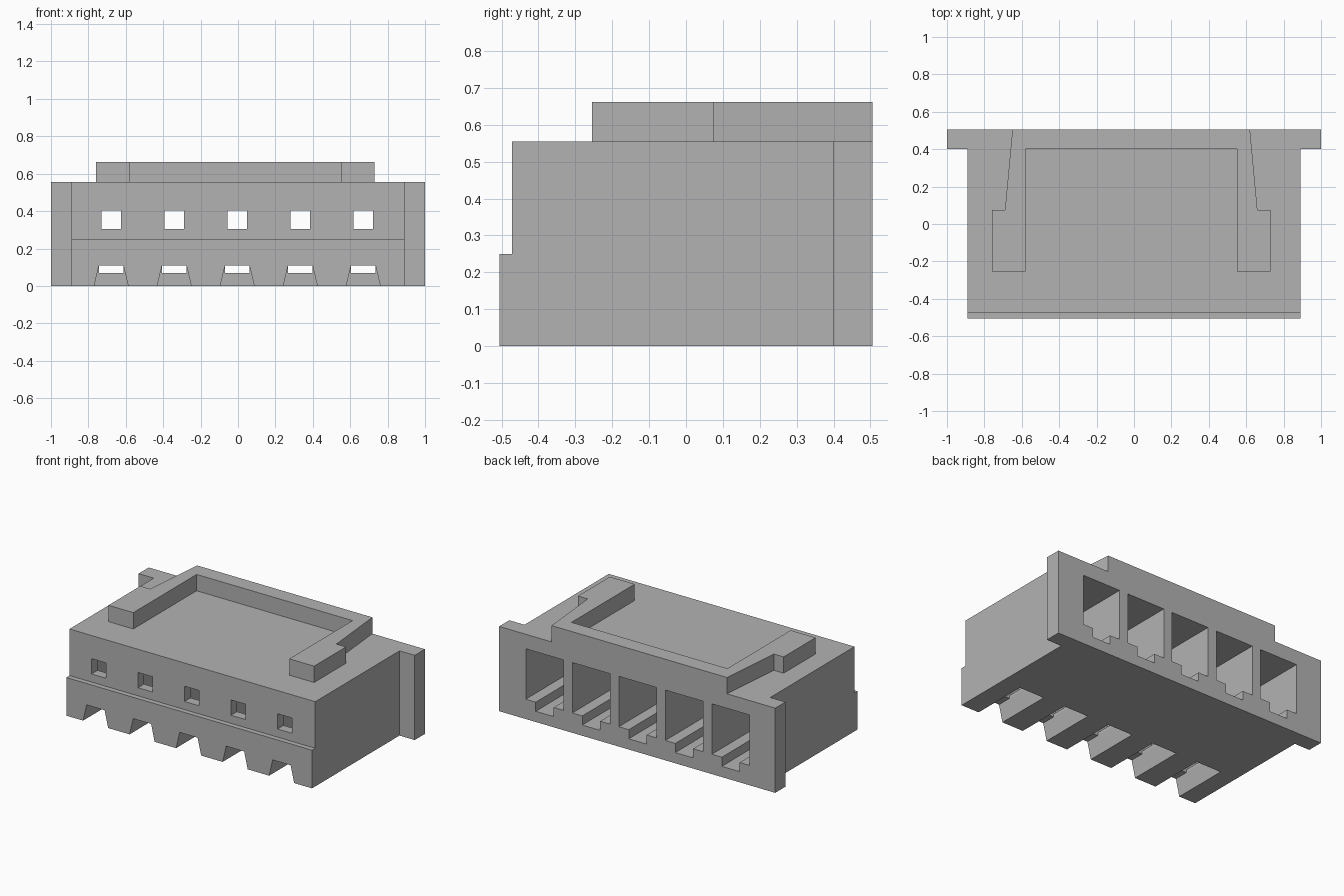
import bpy
import bmesh
from mathutils import Vector

cube = bpy.data.objects.get("Cube")
if cube:
    bpy.data.objects.remove(cube)

# One grey plastic for the whole housing
plastic = bpy.data.materials.new("grey plastic")
plastic.use_nodes = True
grey = (0.45, 0.45, 0.45, 1)
plastic.diffuse_color = grey
plastic.node_tree.nodes["Principled BSDF"].inputs["Base Color"].default_value = grey

PITCH = 0.337
SLOTS = [-0.004 + PITCH * i for i in range(-2, 3)]


def prism(name, outline, axis, start, end, offsets=(0,), helper=True):
    """Extrude a 2D outline along an axis, repeated at each x offset."""
    def place(a, b, depth, dx):
        p = {"x": (depth, a, b), "y": (a, depth, b), "z": (a, b, depth)}[axis]
        return Vector(p) + Vector((dx, 0, 0))

    bm = bmesh.new()
    for dx in offsets:
        face = bm.faces.new([bm.verts.new(place(a, b, start, dx)) for a, b in outline])
        sweep = place(0, 0, end, 0) - place(0, 0, start, 0)
        side = bmesh.ops.extrude_face_region(bm, geom=[face], use_keep_orig=True)
        verts = [g for g in side["geom"] if isinstance(g, bmesh.types.BMVert)]
        bmesh.ops.translate(bm, verts=verts, vec=sweep)
    bmesh.ops.recalc_face_normals(bm, faces=bm.faces)
    mesh = bpy.data.meshes.new(name)
    bm.to_mesh(mesh)
    bm.free()
    mesh.materials.append(plastic)
    obj = bpy.data.objects.new(name, mesh)
    bpy.context.collection.objects.link(obj)
    if helper:
        obj.hide_render = True
        obj.hide_viewport = True
        obj.display_type = "WIRE"
    return obj


def rect(a0, a1, b0, b1):
    return [(a0, b0), (a1, b0), (a1, b1), (a0, b1)]


# Main block with the stepped front
block = [(-0.505, 0), (0.505, 0), (0.505, 0.555), (-0.472, 0.555),
         (-0.472, 0.25), (-0.505, 0.25)]
housing = prism("housing", block, "x", -0.89, 0.89, helper=False)

# Side flanges at the back
flanges = prism("side_flanges", rect(-0.06, 0.06, 0.4, 0.505), "z", 0, 0.555, (-0.94, 0.94))

# Raised U-shaped latch rail on top
rail_outline = [(-0.65, 0.505), (-0.69, 0.075), (-0.76, 0.075), (-0.76, -0.255),
                (-0.58, -0.255), (-0.58, 0.40), (0.55, 0.40), (0.55, -0.255),
                (0.73, -0.255), (0.73, 0.075), (0.66, 0.075), (0.62, 0.505)]
rail = prism("latch_rail", rail_outline, "z", 0.5, 0.662)

# Cutters: rear cavities, floor grooves, front windows, lower front notches
cavity = prism("cavity_cutter", rect(-0.137, 0.137, 0.13, 0.46), "y", -0.41, 0.6, SLOTS)
groove = prism("groove_cutter", rect(-0.065, 0.065, 0.07, 0.2), "y", -0.41, 0.6, SLOTS)
window = prism("window_cutter", rect(-0.053, 0.053, 0.303, 0.403), "y", -0.6, -0.3, SLOTS)
notch_outline = [(-0.091, -0.001), (0.091, -0.001), (0.065, 0.11), (-0.065, 0.11)]
notch = prism("notch_cutter", notch_outline, "y", -0.6, -0.13, SLOTS)

for tool, operation in [(flanges, "UNION"), (rail, "UNION"), (cavity, "DIFFERENCE"),
                        (groove, "DIFFERENCE"), (window, "DIFFERENCE"),
                        (notch, "DIFFERENCE")]:
    mod = housing.modifiers.new(tool.name, "BOOLEAN")
    mod.operation = operation
    mod.solver = "EXACT"
    mod.object = tool
